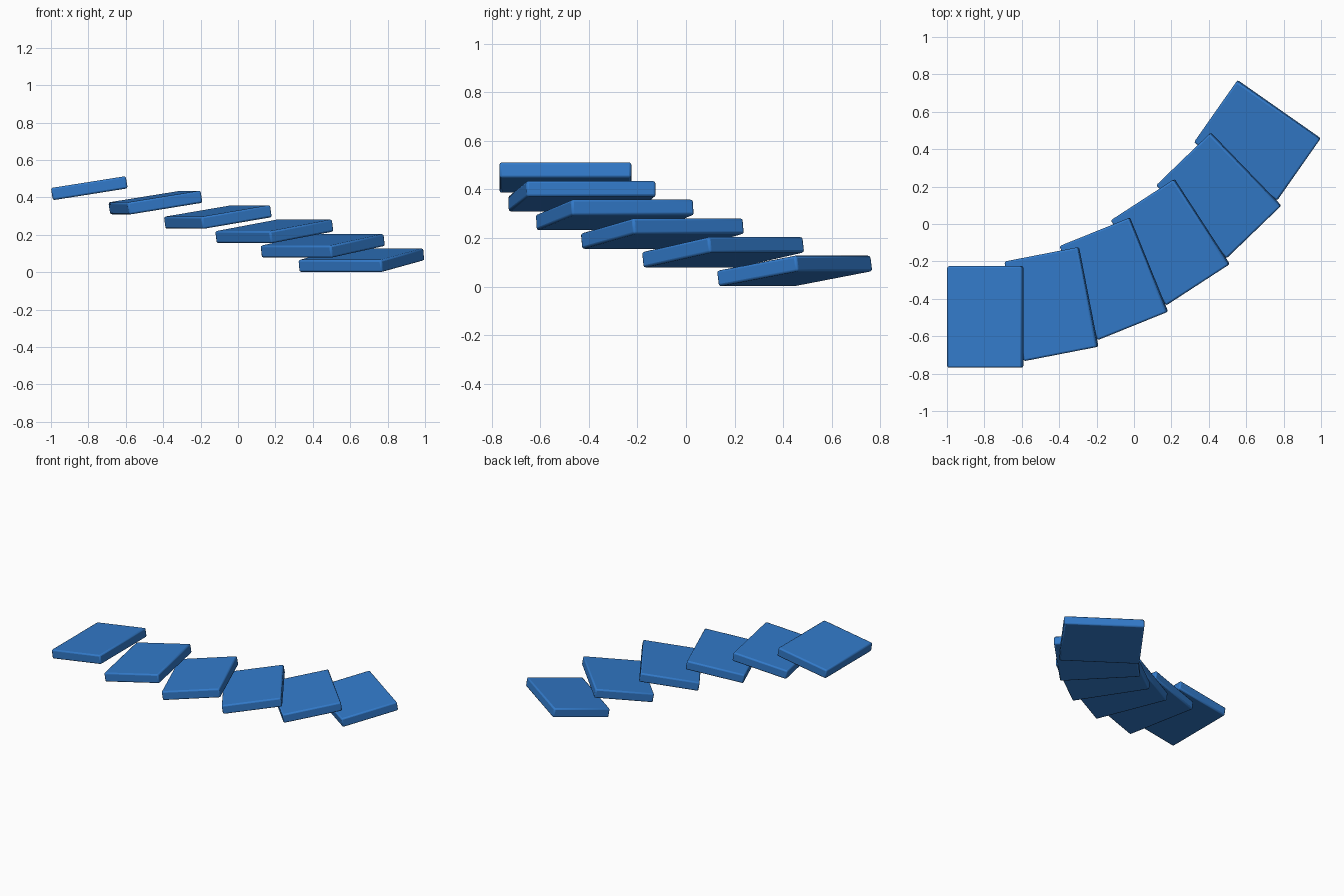
import bpy
from math import radians, sin, cos
from mathutils import Vector, Matrix

if "Cube" in bpy.data.objects:
    bpy.data.objects.remove(bpy.data.objects["Cube"])

COUNT = 6
LENGTH, WIDTH, THICK = 0.405, 0.543, 0.066
TURN, PITCH = radians(11), radians(9)
STEP, DROP = 0.36, 0.077

blue = bpy.data.materials.new("blue")
blue.diffuse_color = (0.032, 0.195, 0.59, 1)
blue.use_nodes = True
blue.node_tree.nodes["Principled BSDF"].inputs["Base Color"].default_value = blue.diffuse_color


def slab(name, location, yaw):
    """Thin bevelled slab, tipped up along its own path direction."""
    bpy.ops.mesh.primitive_cube_add(size=1)
    ob = bpy.context.object
    ob.name = name
    ob.data.transform(Matrix.Diagonal((LENGTH, WIDTH, THICK, 1)))
    ob.location = location
    ob.rotation_euler = (0, -PITCH, yaw)
    ob.data.materials.append(blue)
    bevel = ob.modifiers.new("soft_edges", 'BEVEL')
    bevel.width = 0.01
    bevel.segments = 2
    bpy.ops.object.shade_smooth_by_angle(angle=radians(30))
    return ob


# Row of slabs curving left and stepping down
position = Vector((-0.795, -0.497, 0.449))
for i in range(COUNT):
    yaw = i * TURN
    if i:
        position += Vector((STEP * cos(yaw), STEP * sin(yaw), -DROP))
    slab(f"curved_step_{i + 1}", position.copy(), yaw)
